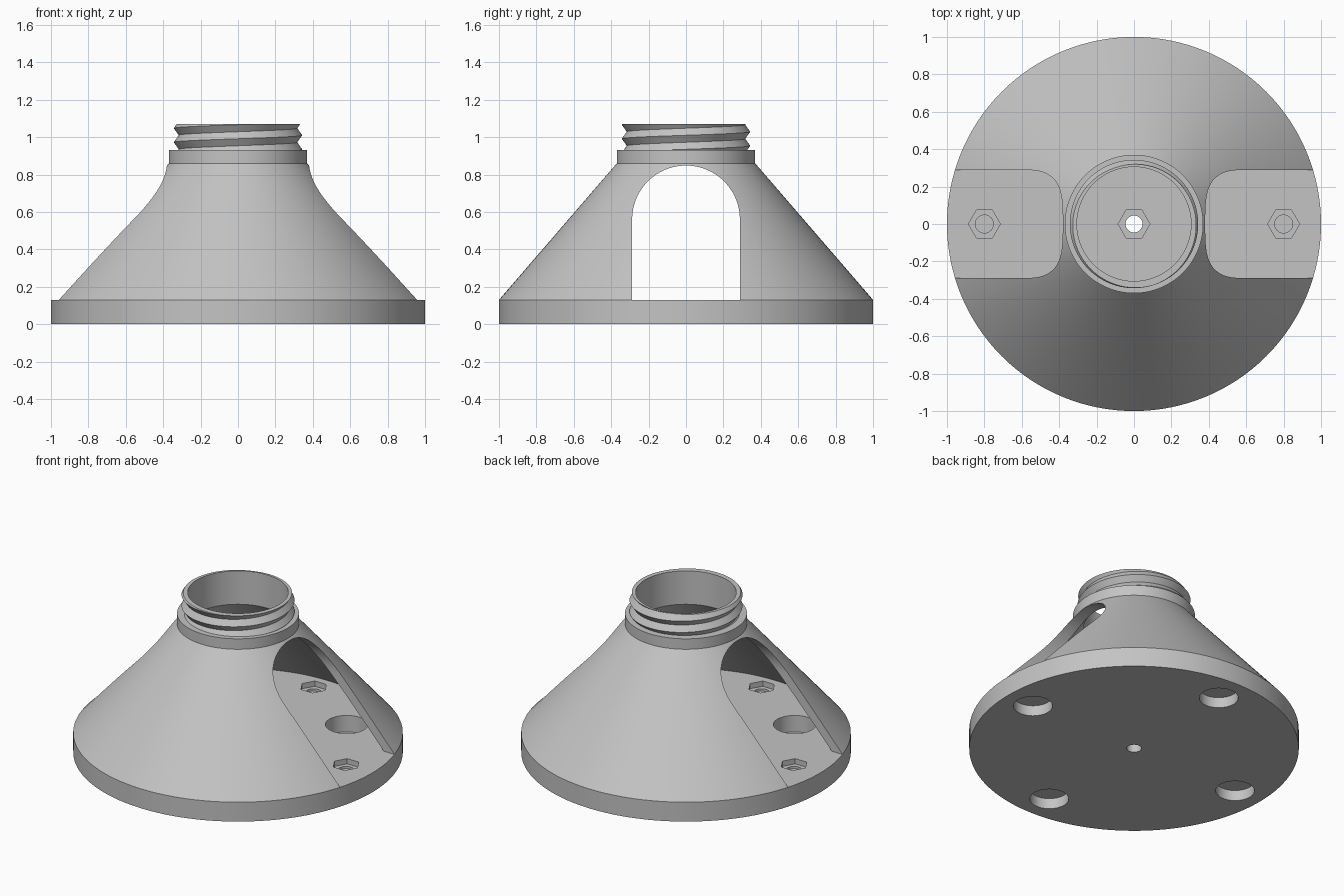
import bpy, bmesh, math
from math import pi, cos, sin

cube = bpy.data.objects.get("Cube")
if cube:
    bpy.data.objects.remove(cube, do_unlink=True)

SEG = 128
FLOOR = 0.13
BORE = 0.305

grey = bpy.data.materials.new("light_grey")
grey.use_nodes = True
grey.diffuse_color = (0.55, 0.55, 0.55, 1)
grey.node_tree.nodes["Principled BSDF"].inputs["Base Color"].default_value = (0.55, 0.55, 0.55, 1)


def finish(bm, name):
    bmesh.ops.remove_doubles(bm, verts=bm.verts, dist=1e-5)
    bmesh.ops.recalc_face_normals(bm, faces=bm.faces)
    mesh = bpy.data.meshes.new(name)
    bm.to_mesh(mesh)
    bm.free()
    obj = bpy.data.objects.new(name, mesh)
    bpy.context.collection.objects.link(obj)
    return obj


def revolve(name, section):
    """Sweep section(angle) -> closed list of (radius, z) around the z axis."""
    bm = bmesh.new()
    columns = []
    for i in range(SEG + 1):
        a = 2 * pi * i / SEG
        columns.append([bm.verts.new((r * cos(a), r * sin(a), z)) for r, z in section(a)])
    for c, d in zip(columns, columns[1:]):
        for k in range(len(c)):
            n = (k + 1) % len(c)
            bm.faces.new((c[k], d[k], d[n], c[n]))
    return finish(bm, name)


def add_prism(bm, outline, lift):
    base = bm.faces.new([bm.verts.new(p) for p in outline])
    new = bmesh.ops.extrude_face_region(bm, geom=[base], use_keep_orig=True)["geom"]
    verts = [v for v in new if isinstance(v, bmesh.types.BMVert)]
    bmesh.ops.translate(bm, verts=verts, vec=lift)


def round_cutter(name, centres, radius, z0, z1, sides=48):
    bm = bmesh.new()
    for x, y in centres:
        ring = [(x + radius * cos(2 * pi * i / sides), y + radius * sin(2 * pi * i / sides), z0)
                for i in range(sides)]
        add_prism(bm, ring, (0, 0, z1 - z0))
    return finish(bm, name)


def four(radius, start):
    return [(radius * cos(start + k * pi / 2), radius * sin(start + k * pi / 2)) for k in range(4)]


def cut(obj, cutter):
    cutter.hide_render = True
    mod = obj.modifiers.new(cutter.name, "BOOLEAN")
    mod.operation, mod.solver, mod.object = "DIFFERENCE", "EXACT", cutter
    bpy.context.view_layer.update()
    result = bpy.data.meshes.new_from_object(obj.evaluated_get(bpy.context.evaluated_depsgraph_get()))
    obj.modifiers.clear()
    obj.data = result
    bpy.data.objects.remove(cutter, do_unlink=True)


# Hollow conical body: base disc, sloping shell and collar
PROFILE = [(0, 0), (1, 0), (1, FLOOR), (0.37, 0.86), (0.37, 0.93),
           (BORE, 0.93), (BORE, 0.847), (0.924, FLOOR), (0, FLOOR)]


def body_section(a):
    return PROFILE


def clean_axis(obj):
    # Drop the collapsed faces left along the axis
    bm = bmesh.new()
    bm.from_mesh(obj.data)
    bmesh.ops.dissolve_degenerate(bm, dist=1e-6, edges=bm.edges)
    axis = [f for f in bm.faces if all(math.hypot(v.co.x, v.co.y) < 1e-4 for v in f.verts)]
    bmesh.ops.delete(bm, geom=axis, context="FACES")
    loose = [e for e in bm.edges if not e.link_faces]
    bmesh.ops.delete(bm, geom=loose, context="EDGES")
    bmesh.ops.recalc_face_normals(bm, faces=bm.faces)
    bm.to_mesh(obj.data)
    bm.free()


body = revolve("cone_body", body_section)
clean_axis(body)

# Arched opening straight through both sides
bm = bmesh.new()
half, spring = 0.288, 0.56
arch = [(-1.2, -half, FLOOR), (-1.2, half, FLOOR)]
arch += [(-1.2, half * cos(pi * i / 40), spring + half * sin(pi * i / 40)) for i in range(41)]
add_prism(bm, arch, (2.4, 0, 0))
cut(body, finish(bm, "arch_cutter"))

# Nut pockets, screw holes, foot pockets and round floor pockets
mounts = four(0.8, 0)
cut(body, round_cutter("foot_cutter", mounts, 0.118, -0.1, 0.07))
cut(body, round_cutter("floor_pocket_cutter", four(0.67, pi / 4), 0.13, 0.02, 0.2))
cut(body, round_cutter("nut_cutter", mounts + [(0, 0)], 0.085, 0.095, 0.15, 6))
cut(body, round_cutter("screw_cutter", mounts, 0.048, 0.08, 0.15, 32))
cut(body, round_cutter("centre_hole_cutter", [(0, 0)], 0.045, -0.1, 0.2, 32))

# Threaded neck: V thread clipped flat at both ends
PITCH, LOW, HIGH = 0.075, 0.93, 1.07
ROOT, CREST = 0.317, 0.343


def thread_section(a):
    rise = 1.01 + PITCH * a / (2 * pi)
    rows = [(BORE, LOW)]
    for k in range(-6, 5):
        z = min(max(rise + k * PITCH / 2, LOW), HIGH)
        phase = ((z - rise) / PITCH) % 1
        rows.append((ROOT + (CREST - ROOT) * abs(1 - 2 * phase), z))
    return rows + [(BORE, HIGH)]


def tidy(obj):
    obj.data.materials.clear()
    obj.data.materials.append(grey)
    bpy.ops.object.select_all(action="DESELECT")
    obj.select_set(True)
    bpy.context.view_layer.objects.active = obj
    bpy.ops.object.shade_smooth_by_angle(angle=math.radians(25))


bm_neck = bmesh.new()
columns = []
for i in range(SEG + 1):
    a = 2 * pi * i / SEG
    columns.append([bm_neck.verts.new((r * cos(a), r * sin(a), z)) for r, z in thread_section(a)])
for c, d in zip(columns, columns[1:]):
    for k in range(len(c)):
        n = (k + 1) % len(c)
        corners = []
        for v in (c[k], d[k], d[n], c[n]):
            if all((v.co - w.co).length > 1e-5 for w in corners):
                corners.append(v)
        if len(corners) > 2:
            bm_neck.faces.new(corners)
bmesh.ops.delete(bm_neck, geom=[v for v in bm_neck.verts if not v.link_faces], context="VERTS")
neck = finish(bm_neck, "threaded_neck")

for part in (body, neck):
    tidy(part)
